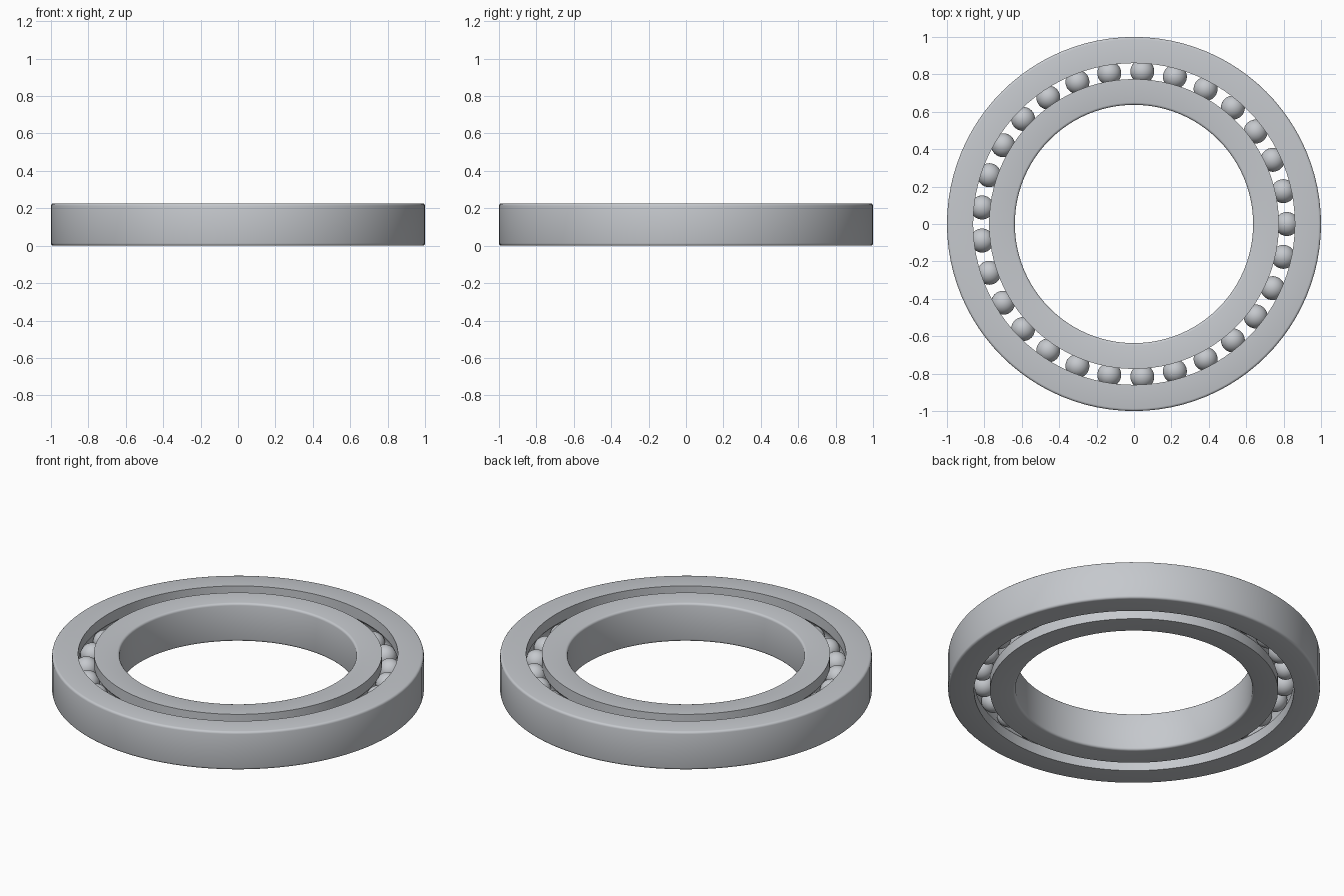
import bpy
import bmesh
import math
from mathutils import Matrix, Vector

HEIGHT = 0.226
MID = HEIGHT / 2
FILLET = 0.013
BALL_COUNT = 29
PITCH = 0.817        # radius of the circle of ball centres
BALL_R = 0.064
GROOVE_R = 0.066
SEGMENTS = 96

cube = bpy.data.objects.get("Cube")
if cube:
    bpy.data.objects.remove(cube, do_unlink=True)

steel = bpy.data.materials.new("brushed_steel")
steel.use_nodes = True
colour = (0.56, 0.58, 0.61, 1)
steel.diffuse_color = colour
steel.node_tree.nodes["Principled BSDF"].inputs["Base Color"].default_value = colour


def add_object(name, bm, angle):
    """Turn a bmesh into a smooth shaded steel object."""
    mesh = bpy.data.meshes.new(name)
    bm.to_mesh(mesh)
    bm.free()
    mesh.materials.append(steel)
    obj = bpy.data.objects.new(name, mesh)
    bpy.context.collection.objects.link(obj)
    bpy.ops.object.select_all(action="DESELECT")
    obj.select_set(True)
    bpy.context.view_layer.objects.active = obj
    bpy.ops.object.shade_smooth_by_angle(angle=math.radians(angle))


def race_profile(wall, track):
    """Closed section: filleted wall on one side, ball groove on the other."""
    side = 1 if wall > track else -1
    points = []
    # rounded corners of the plain wall, bottom then top
    for z, start in ((FILLET, -90), (HEIGHT - FILLET, 0)):
        for i in range(4):
            a = math.radians(start + i * 30)
            points.append((wall + side * FILLET * (math.cos(a) - 1), z + FILLET * math.sin(a)))
    # raceway, from the top edge down through the groove
    points.append((track, HEIGHT))
    half = math.acos(abs(track - PITCH) / GROOVE_R)
    for i in range(13):
        a = half * (1 - i / 6)
        points.append((PITCH + side * GROOVE_R * math.cos(a), MID + GROOVE_R * math.sin(a)))
    points.append((track, 0))
    return points


def add_race(name, wall, track):
    """Revolve the section into a ring."""
    bm = bmesh.new()
    loops = []
    for s in range(SEGMENTS):
        a = math.tau * s / SEGMENTS
        loops.append([bm.verts.new((r * math.cos(a), r * math.sin(a), z))
                      for r, z in race_profile(wall, track)])
    count = len(loops[0])
    for s in range(SEGMENTS):
        here, after = loops[s], loops[(s + 1) % SEGMENTS]
        for i in range(count):
            j = (i + 1) % count
            bm.faces.new((here[i], after[i], after[j], here[j]))
    bmesh.ops.recalc_face_normals(bm, faces=bm.faces[:])
    add_object(name, bm, 32)


add_race("outer_race", 1.0, 0.86)
add_race("inner_race", 0.637, 0.775)

# Ring of evenly spaced balls
balls = bmesh.new()
for n in range(BALL_COUNT):
    a = math.tau * n / BALL_COUNT
    place = Matrix.Translation(Vector((PITCH * math.cos(a), PITCH * math.sin(a), MID)))
    bmesh.ops.create_uvsphere(balls, u_segments=32, v_segments=16, radius=BALL_R, matrix=place)
add_object("bearing_balls", balls, 60)
